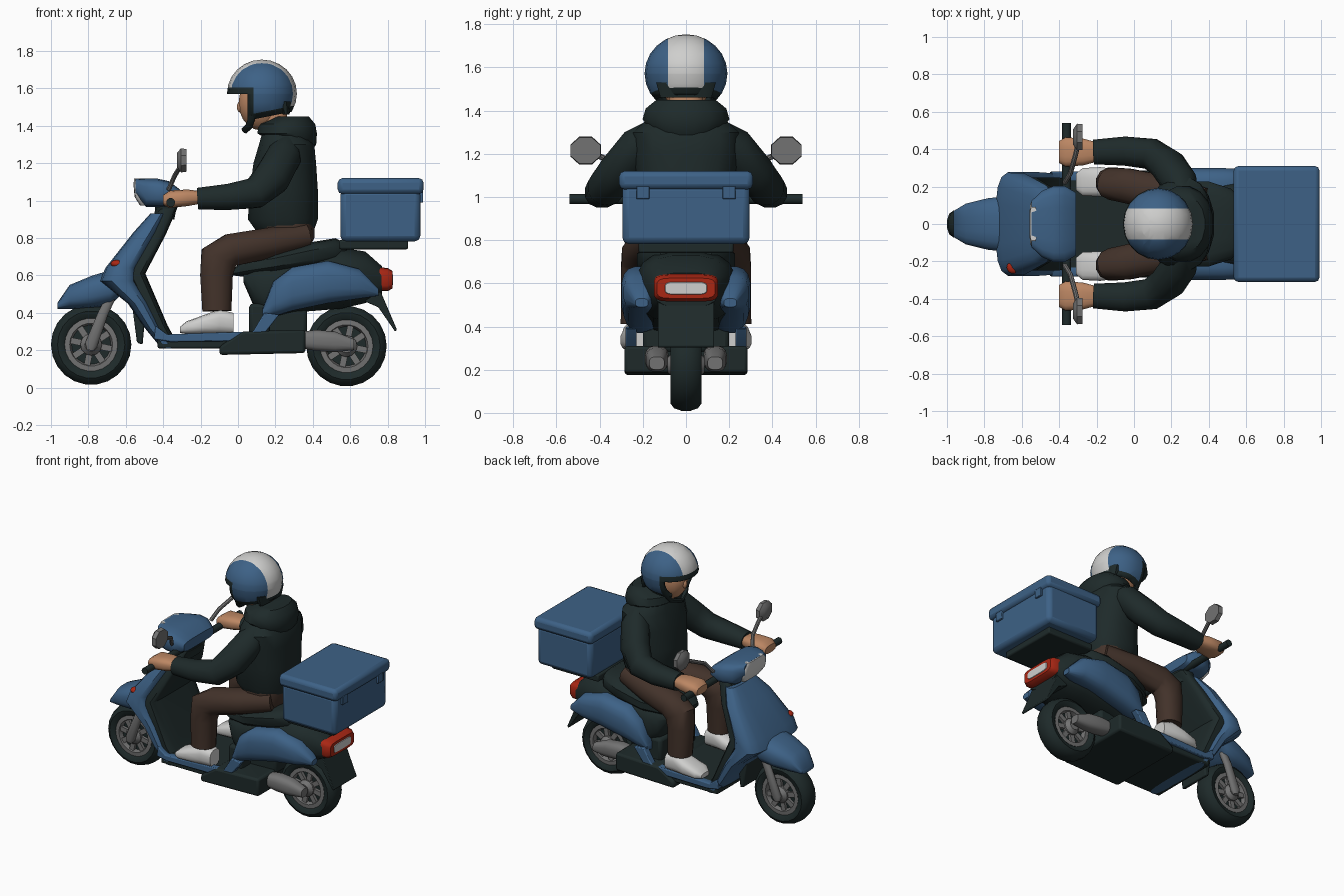
import bpy, bmesh, math
from mathutils import Vector, Matrix

def material(name, c):
    m = bpy.data.materials.new(name)
    m.diffuse_color = (*c, 1)
    return m

BLUE = material("blue paint", (0.047, 0.121, 0.24))
BLACK = material("dark plastic", (0.013, 0.023, 0.023))
BROWN = material("brown cloth", (0.055, 0.032, 0.023))
SKIN = material("skin", (0.5, 0.24, 0.125))
GREY = material("grey metal", (0.17, 0.17, 0.17))
WHITE = material("white", (0.62, 0.62, 0.61))
RED = material("red lamp", (0.4, 0.02, 0.007))

def finish(name, bm, mats, bevel=0):
    bmesh.ops.recalc_face_normals(bm, faces=bm.faces)
    me = bpy.data.meshes.new(name)
    bm.to_mesh(me)
    bm.free()
    for m in (mats if isinstance(mats, list) else [mats]):
        me.materials.append(m)
    o = bpy.data.objects.new(name, me)
    bpy.context.collection.objects.link(o)
    if bevel:
        b = o.modifiers.new("bevel", 'BEVEL')
        b.width, b.segments = bevel, 2
    return o

def skin_rings(name, rings, mat, cap=True):
    """Joins equal rings of points into a closed surface."""
    bm = bmesh.new()
    vs = [[bm.verts.new(p) for p in r] for r in rings]
    n = len(vs[0])
    for a, b in zip(vs, vs[1:]):
        for i in range(n):
            bm.faces.new((a[i], a[(i + 1) % n], b[(i + 1) % n], b[i]))
    if cap:
        bm.faces.new(vs[0])
        bm.faces.new(vs[-1])
    return finish(name, bm, mat)

def oval(n, e):
    out = []
    for i in range(n):
        a = 2 * math.pi * (i + 0.5) / n
        c, s = math.cos(a), math.sin(a)
        out.append((math.copysign(abs(c) ** e, c), math.copysign(abs(s) ** e, s)))
    return out

def loft(name, axis, secs, mat, cy=0, e=0.7, n=16):
    """Sections (position along axis, low, high, half width)."""
    rings = []
    for t, lo, hi, w in secs:
        m, h = (lo + hi) / 2, (hi - lo) / 2
        rings.append([(t, cy + w * c, m + h * s) if axis == 'x' else (m + h * s, cy + w * c, t)
                      for c, s in oval(n, e)])
    return skin_rings(name, rings, mat)

def tube(name, path, mat, side=1, n=12):
    """Path points (x, y, z, half width in y, other half width)."""
    P = [Vector((p[0], p[1] * side, p[2])) for p in path]
    rings = []
    for i, p in enumerate(P):
        t = (P[min(i + 1, len(P) - 1)] - P[max(i - 1, 0)]).normalized()
        u = Vector((0, 1, 0))
        u = (u - t * u.dot(t)).normalized()
        v = t.cross(u)
        rings.append([p + u * c * path[i][3] + v * s * path[i][4] for c, s in oval(n, 0.9)])
    return skin_rings(name, rings, mat)

def prism(name, pts, y0, y1, mat, bevel=0.01):
    bm = bmesh.new()
    a, b = ([bm.verts.new((x, y, z)) for x, z in pts] for y in (y0, y1))
    n = len(pts)
    for i in range(n):
        bm.faces.new((a[i], a[(i + 1) % n], b[(i + 1) % n], b[i]))
    bm.faces.new(a)
    bm.faces.new(b)
    return finish(name, bm, mat, bevel)

def box(name, x0, x1, y0, y1, z0, z1, mat, bevel=0.01):
    return prism(name, [(x0, z0), (x1, z0), (x1, z1), (x0, z1)], y0, y1, mat, bevel)

def lathe(name, cx, cz, prof, mat, cy=0, n=22, closed=False):
    """Turns (radius, y) points around an axis along y."""
    prof = prof + prof[:1] if closed else prof
    rings = [[(cx + r * math.cos(2 * math.pi * i / n), cy + y, cz + r * math.sin(2 * math.pi * i / n))
              for i in range(n)] for r, y in prof]
    return skin_rings(name, rings, mat, not closed)

def ball(name, c, r, mat):
    bm = bmesh.new()
    bmesh.ops.create_uvsphere(bm, u_segments=16, v_segments=10, radius=1,
                              matrix=Matrix.Translation(c) @ Matrix.Diagonal((*r, 1)))
    return finish(name, bm, mat)

# wheels: tyre, rim ring, dark core, hub and spokes
for tag, x, z in (("front", -0.785, 0.23), ("rear", 0.58, 0.222)):
    half = [(0.13, 0.045), (0.15, 0.065), (0.18, 0.072), (0.203, 0.055), (0.215, 0.02)]
    lathe(tag + "_tyre", x, z, half + [(r, -y) for r, y in half[::-1]], BLACK, closed=True)
    lathe(tag + "_rim", x, z, [(0.142, 0.058), (0.115, 0.06), (0.105, 0.03),
                               (0.105, -0.03), (0.115, -0.06), (0.142, -0.058)], GREY, closed=True)
    lathe(tag + "_wheel_core", x, z, [(0.12, -0.03), (0.12, 0.03)], BLACK)
    lathe(tag + "_hub", x, z, [(0.035, -0.085), (0.058, -0.06), (0.058, 0.06), (0.035, 0.085)], GREY, n=12)
    bm = bmesh.new()
    for i in range(8):
        M = (Matrix.Translation((x, 0, z)) @ Matrix.Rotation(i * math.pi / 4 + 0.2, 4, 'Y')
             @ Matrix.Translation((0.08, 0, 0)) @ Matrix.Diagonal((0.08, 0.1, 0.034, 1)))
        bmesh.ops.create_cube(bm, size=1, matrix=M)
    finish(tag + "_spokes", bm, GREY)

# front fender, leg shield and inner shield
loft("front_fender", 'x', [(-0.965, 0.42, 0.455, 0.07), (-0.9, 0.42, 0.55, 0.11), (-0.78, 0.425, 0.6, 0.14),
                           (-0.68, 0.44, 0.63, 0.15), (-0.62, 0.5, 0.64, 0.15), (-0.53, 0.5, 0.6, 0.12)], BLUE)
loft("leg_shield", 'z', [(0.21, -0.41, -0.33, 0.26), (0.32, -0.5, -0.41, 0.275), (0.45, -0.59, -0.47, 0.28),
                         (0.57, -0.74, -0.53, 0.28), (0.64, -0.71, -0.53, 0.275), (0.83, -0.56, -0.43, 0.21),
                         (0.93, -0.47, -0.385, 0.14)], BLUE, e=0.6)
loft("inner_shield", 'z', [(0.25, -0.42, -0.33, 0.24), (0.33, -0.46, -0.375, 0.25), (0.61, -0.6, -0.495, 0.25),
                           (0.82, -0.48, -0.385, 0.18), (0.97, -0.42, -0.32, 0.11)], BLACK, e=0.45)
loft("steering_neck", 'z', [(0.9, -0.45, -0.34, 0.11), (1.0, -0.44, -0.32, 0.12)], BLACK)
prism("front_mud_flap", [(-0.57, 0.47), (-0.54, 0.24), (-0.51, 0.23), (-0.49, 0.45)], -0.12, 0.12, BLACK)
ball("indicator", (-0.645, -0.232, 0.662), (0.036, 0.034, 0.022), RED)

# headlight, handlebar
loft("headlight_cowl", 'x', [(-0.548, 1.03, 1.118, 0.125), (-0.49, 0.965, 1.118, 0.18), (-0.43, 0.965, 1.118, 0.205),
                             (-0.37, 0.965, 1.105, 0.205), (-0.31, 0.99, 1.06, 0.17)], BLUE, e=0.5)
loft("headlight_lens", 'z', [(0.975, -0.525, -0.48, 0.09), (1.02, -0.553, -0.5, 0.125), (1.085, -0.559, -0.5, 0.125),
                             (1.117, -0.556, -0.52, 0.09)], WHITE, e=0.5)
lathe("handlebar", -0.36, 0.99, [(0.024, -0.54), (0.024, 0.54)], BLACK, n=10)

# floor, engine block, body and seat
box("floor", -0.43, 0.12, -0.26, 0.26, 0.21, 0.285, BLACK)
prism("engine_block", [(-0.1, 0.175), (0.36, 0.185), (0.36, 0.31), (0.02, 0.3), (-0.1, 0.22)],
      -0.285, 0.285, BLACK, 0.015)
box("engine_top", 0.06, 0.17, -0.2, 0.2, 0.28, 0.45, BLACK, 0.02)
box("engine_core", 0.15, 0.37, -0.1, 0.1, 0.28, 0.45, BLACK, 0.02)
loft("body_core", 'x', [(0.03, 0.56, 0.62, 0.15), (0.09, 0.42, 0.66, 0.2), (0.15, 0.36, 0.68, 0.22),
                        (0.3, 0.4, 0.7, 0.23), (0.55, 0.42, 0.75, 0.23),
                        (0.68, 0.45, 0.73, 0.2), (0.77, 0.49, 0.65, 0.15)], BLACK)
loft("seat", 'x', [(-0.03, 0.6, 0.63, 0.1), (0.05, 0.59, 0.7, 0.17), (0.2, 0.61, 0.73, 0.23), (0.4, 0.64, 0.78, 0.23),
                   (0.52, 0.66, 0.8, 0.19), (0.58, 0.69, 0.77, 0.12)], BLACK, e=0.6)
prism("rear_mud_flap", [(0.7, 0.52), (0.76, 0.52), (0.85, 0.31), (0.84, 0.3), (0.75, 0.43), (0.68, 0.46)],
      -0.13, 0.13, BLACK, 0.004)
loft("tail_lamp", 'x', [(0.75, 0.515, 0.645, 0.15), (0.8, 0.515, 0.64, 0.15), (0.825, 0.53, 0.625, 0.135)], RED, e=0.4)
loft("tail_lens", 'x', [(0.82, 0.545, 0.61, 0.1), (0.829, 0.55, 0.605, 0.095)], WHITE, e=0.4)

# cargo box
box("rack", 0.54, 0.91, -0.22, 0.22, 0.74, 0.79, BLACK)
box("cargo_box", 0.547, 0.975, -0.295, 0.295, 0.782, 1.06, BLUE, 0.03)
box("cargo_lid", 0.533, 0.992, -0.31, 0.31, 1.035, 1.12, BLUE, 0.025)
for y in (-0.2, 0.2):
    box("lid_latch", 0.97, 0.99, y - 0.03, y + 0.03, 0.99, 1.05, BLUE, 0.004)

# everything that comes in left and right pairs
for s, tag in ((-1, "left_"), (1, "right_")):
    loft(tag + "side_panel", 'x', [(0.13, 0.37, 0.42, 0.05), (0.19, 0.38, 0.57, 0.08), (0.29, 0.41, 0.645, 0.095),
                                   (0.48, 0.45, 0.68, 0.095), (0.65, 0.475, 0.635, 0.085), (0.75, 0.49, 0.53, 0.03)],
         BLUE, cy=0.205 * s)
    prism(tag + "floor_trim", [(-0.45, 0.26), (-0.36, 0.245), (0.09, 0.25), (0.15, 0.3), (0.22, 0.39), (0.14, 0.4),
                               (0.08, 0.3), (-0.38, 0.285), (-0.44, 0.33)], 0.23 * s, 0.28 * s, BLUE, 0.006)
    tube(tag + "fork", [(-0.68, 0.09, 0.48, 0.022, 0.025), (-0.72, 0.095, 0.4, 0.022, 0.028),
                        (-0.785, 0.095, 0.23, 0.022, 0.035), (-0.79, 0.095, 0.2, 0.015, 0.02)], GREY, s)
    loft(tag + "swing_arm", 'x', [(0.34, 0.21, 0.3, 0.05), (0.42, 0.195, 0.31, 0.055), (0.52, 0.19, 0.3, 0.05),
                                  (0.62, 0.2, 0.26, 0.035)], GREY, cy=0.135 * s)
    # mirrors
    tube(tag + "mirror_stem", [(-0.37, 0.22, 1.06, 0.013, 0.013), (-0.34, 0.27, 1.13, 0.013, 0.013),
                               (-0.31, 0.38, 1.18, 0.013, 0.013), (-0.295, 0.45, 1.21, 0.013, 0.013)], GREY, s, 8)
    loft(tag + "mirror", 'x', [(-0.325, 1.175, 1.26, 0.045), (-0.305, 1.145, 1.285, 0.077),
                               (-0.275, 1.15, 1.28, 0.075)], GREY, cy=0.465 * s, e=1, n=8)
    # rider limbs
    tube(tag + "leg", [(0.36, 0.1, 0.81, 0.1, 0.075), (0.15, 0.165, 0.77, 0.1, 0.085), (-0.04, 0.205, 0.735, 0.095, 0.09),
                       (-0.105, 0.215, 0.69, 0.088, 0.105), (-0.115, 0.22, 0.6, 0.083, 0.09),
                       (-0.113, 0.225, 0.41, 0.08, 0.08)], BROWN, s)
    loft(tag + "shoe", 'x', [(-0.31, 0.292, 0.325, 0.045), (-0.275, 0.286, 0.355, 0.075), (-0.18, 0.286, 0.39, 0.08),
                             (-0.1, 0.286, 0.42, 0.07), (-0.025, 0.286, 0.4, 0.055)], WHITE, cy=0.225 * s)
    tube(tag + "sleeve", [(0.27, 0.13, 1.3, 0.07, 0.06), (0.245, 0.22, 1.235, 0.09, 0.095), (0.18, 0.315, 1.12, 0.088, 0.1),
                          (0.09, 0.375, 1.04, 0.085, 0.085), (-0.05, 0.39, 1.02, 0.08, 0.072),
                          (-0.215, 0.385, 1.01, 0.068, 0.06)], BLACK, s)
    loft(tag + "hand", 'x', [(-0.4, 0.975, 1.03, 0.06), (-0.365, 0.96, 1.055, 0.08), (-0.27, 0.97, 1.06, 0.072),
                             (-0.19, 0.985, 1.05, 0.05)], SKIN, cy=0.385 * s)
    tube(tag + "chin_strap", [(0.08, 0.125, 1.46, 0.012, 0.02), (0.06, 0.08, 1.4, 0.012, 0.02),
                              (0.035, 0.0, 1.375, 0.012, 0.02)], BLACK, s, 8)

# rider body
loft("hips", 'z', [(0.74, 0.16, 0.38, 0.17), (0.8, 0.12, 0.41, 0.2), (0.88, 0.1, 0.41, 0.19)], BROWN)
loft("jacket", 'z', [(0.845, 0.09, 0.41, 0.18), (0.9, 0.05, 0.43, 0.21), (1.05, 0.06, 0.43, 0.22), (1.2, 0.08, 0.42, 0.25),
                     (1.3, 0.11, 0.41, 0.25), (1.37, 0.13, 0.36, 0.17), (1.42, 0.15, 0.3, 0.1)], BLACK, e=0.8)
loft("hood", 'z', [(1.26, 0.3, 0.39, 0.08), (1.3, 0.2, 0.42, 0.16), (1.36, 0.1, 0.425, 0.205),
                   (1.41, 0.11, 0.415, 0.19), (1.45, 0.2, 0.38, 0.14)], BLACK, e=0.95)
loft("neck", 'z', [(1.36, 0.12, 0.27, 0.08), (1.52, 0.11, 0.26, 0.08)], SKIN)
loft("helmet_lining", 'z', [(1.46, 0.24, 0.275, 0.12), (1.53, 0.2, 0.29, 0.14)], BLACK)
ball("head", (0.125, 0, 1.52), (0.122, 0.105, 0.145), SKIN)
ball("nose", (0.01, 0, 1.5), (0.016, 0.018, 0.028), SKIN)

# helmet: clipped ball with a stripe and a dark edge
bm = bmesh.new()
bmesh.ops.create_uvsphere(bm, u_segments=20, v_segments=12, radius=1,
                          matrix=Matrix.Translation((0.128, 0, 1.572)) @ Matrix.Diagonal((0.187, 0.192, 0.182, 1)))
slope = Vector((-0.2, 0, 1))
cuts = [((0, 0.083, 0), (0, 1, 0)), ((0, -0.083, 0), (0, 1, 0)), ((0.052, 0, 0), (1, 0, 0)), ((0.082, 0, 0), (1, 0, 0)),
        ((0, 0, 1.57), (0, 0, 1)), ((0, 0, 1.605), (0, 0, 1)), ((0.06, 0, 1.43), slope), ((0.06, 0, 1.46), slope)]
for co, no in cuts:
    bmesh.ops.bisect_plane(bm, geom=bm.verts[:] + bm.edges[:] + bm.faces[:], plane_co=co, plane_no=no)
gone = []
for f in bm.faces:
    c = f.calc_center_median()
    low = c.z - 0.2 * (c.x - 0.06)
    if (c.x < 0.052 and c.z < 1.57) or low < 1.43:
        gone.append(f)
    elif (c.x < 0.082 and c.z < 1.605) or low < 1.46:
        f.material_index = 2
    else:
        f.material_index = 1 if abs(c.y) < 0.083 else 0
bmesh.ops.delete(bm, geom=gone, context='FACES')
helmet = finish("helmet", bm, [BLUE, WHITE, BLACK])
sol = helmet.modifiers.new("shell", 'SOLIDIFY')
sol.thickness, sol.offset, sol.material_offset, sol.material_offset_rim = 0.025, -1, 2, 2

bpy.ops.object.select_all(action='SELECT')
bpy.context.view_layer.objects.active = helmet
bpy.ops.object.shade_smooth_by_angle(angle=math.radians(40))
